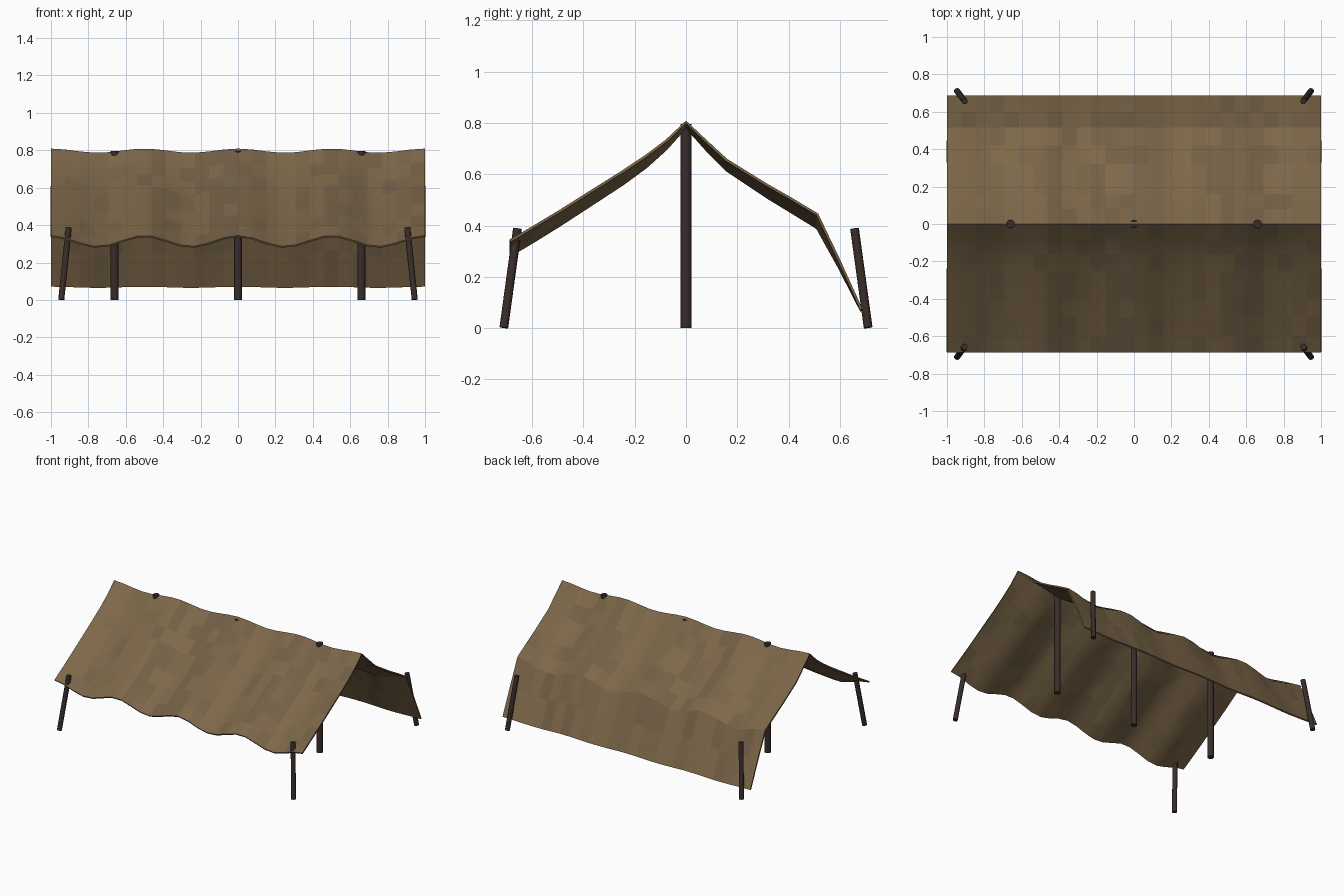
import bpy, bmesh, math, random
from mathutils import Vector

if "Cube" in bpy.data.objects:
    bpy.data.objects.remove(bpy.data.objects["Cube"])
random.seed(4)


def material(name, rgb):
    m = bpy.data.materials.new(name)
    m.use_nodes = True
    m.diffuse_color = (*rgb, 1)
    m.node_tree.nodes["Principled BSDF"].inputs["Base Color"].default_value = (*rgb, 1)
    return m


cloth = [material("tan_canvas", (0.205, 0.136, 0.067)),
         material("faded_canvas", (0.190, 0.127, 0.063)),
         material("worn_canvas", (0.172, 0.116, 0.060))]
wood = material("dark_wood", (0.040, 0.026, 0.023))


def finish(bm, name, mats):
    mesh = bpy.data.meshes.new(name)
    bm.to_mesh(mesh)
    bm.free()
    obj = bpy.data.objects.new(name, mesh)
    bpy.context.collection.objects.link(obj)
    for m in mats:
        mesh.materials.append(m)
    bpy.ops.object.select_all(action='DESELECT')
    obj.select_set(True)
    bpy.context.view_layer.objects.active = obj
    return obj


# Canvas sheet: profile of (y, mean height, ripple size) swept along x
profile = [(-0.688, 0.316, 0.029), (-0.6, 0.368, 0.029), (-0.5, 0.429, 0.028),
           (-0.4, 0.493, 0.027), (-0.25, 0.589, 0.025), (-0.16, 0.652, 0.022),
           (-0.08, 0.718, 0.016), (0, 0.798, 0.011), (0.08, 0.718, 0.016),
           (0.16, 0.640, 0.020), (0.32, 0.537, 0.024), (0.42, 0.478, 0.026),
           (0.515, 0.420, 0.027), (0.6, 0.255, 0.014), (0.688, 0.072, 0.003)]
columns = 26
bm = bmesh.new()
grid = []
for i in range(columns + 1):
    x = -1 + 2 * i / columns
    wave = math.cos(4 * math.pi * x)
    grid.append([bm.verts.new((x, y, z + a * wave)) for y, z, a in profile])
for i in range(columns):
    strip = random.choice([0, 0, 1, 2])
    for j in range(len(profile) - 1):
        f = bm.faces.new((grid[i][j], grid[i + 1][j], grid[i + 1][j + 1], grid[i][j + 1]))
        f.material_index = strip if random.random() < 0.75 else random.randrange(3)
sheet = finish(bm, "canvas_sheet", cloth)
thick = sheet.modifiers.new("thickness", 'SOLIDIFY')
thick.thickness = 0.010
thick.offset = -1
bpy.ops.object.modifier_apply(modifier="thickness")
bpy.ops.object.shade_smooth_by_angle(angle=math.radians(18))


# Round poles between two points
def pole(name, base, top, radius):
    base, top = Vector(base), Vector(top)
    axis = top - base
    bm = bmesh.new()
    bmesh.ops.create_cone(bm, cap_ends=True, segments=10, radius1=radius,
                          radius2=radius, depth=axis.length)
    turn = Vector((0, 0, 1)).rotation_difference(axis).to_matrix()
    bmesh.ops.rotate(bm, verts=bm.verts, matrix=turn)
    bmesh.ops.translate(bm, verts=bm.verts, vec=(base + top) / 2)
    finish(bm, name, [wood])
    bpy.ops.object.shade_smooth_by_angle(angle=math.radians(40))


# Upright poles under the ridge
for side, x in (("right", -0.66), ("middle", 0), ("left", 0.66)):
    pole(f"{side}_ridge_pole", (x, 0, 0), (x, 0, 0.796), 0.022)

# Leaning stakes at the corners
for end, sy in (("front", -1), ("back", 1)):
    for side, sx in (("right", -1), ("left", 1)):
        pole(f"{end}_{side}_stake", (sx * 0.945, sy * 0.71, 0.002),
             (sx * 0.905, sy * 0.657, 0.388), 0.017)
